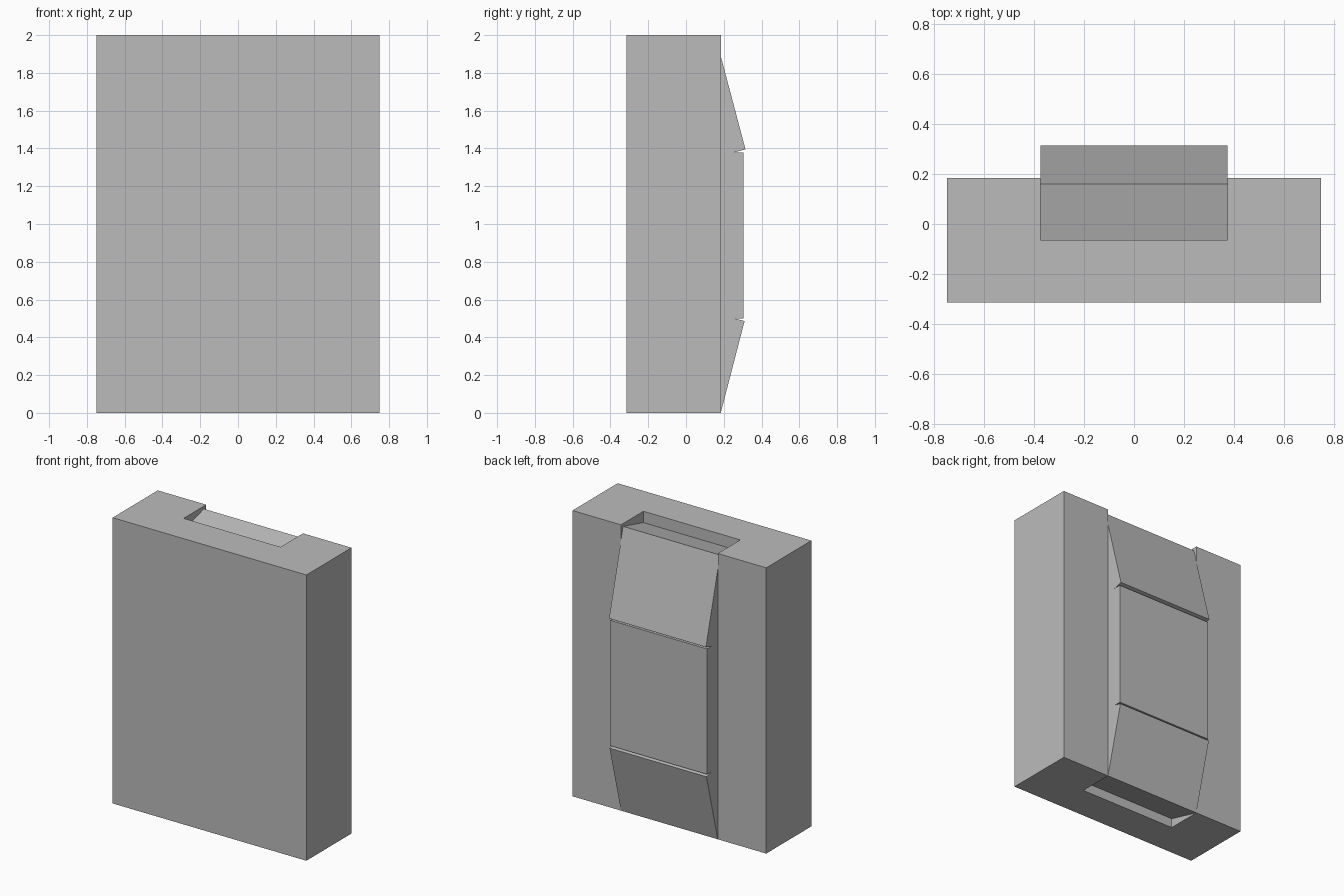
import bpy
import bmesh
from mathutils import Vector

cube = bpy.data.objects.get("Cube")
if cube:
    bpy.data.objects.remove(cube, do_unlink=True)

grey = bpy.data.materials.new("plain_grey")
grey.use_nodes = True
colour = (0.5, 0.5, 0.5, 1)
grey.diffuse_color = colour
grey.node_tree.nodes["Principled BSDF"].inputs["Base Color"].default_value = colour


def prism(name, outline, offset):
    """Extrude a flat outline of 3D points along offset."""
    bm = bmesh.new()
    face = bm.faces.new([bm.verts.new(p) for p in outline])
    extruded = bmesh.ops.extrude_face_region(bm, geom=[face])["geom"]
    bmesh.ops.translate(bm, vec=Vector(offset),
                        verts=[v for v in extruded if isinstance(v, bmesh.types.BMVert)])
    bmesh.ops.recalc_face_normals(bm, faces=bm.faces)
    mesh = bpy.data.meshes.new(name)
    bm.to_mesh(mesh)
    bm.free()
    mesh.materials.append(grey)
    obj = bpy.data.objects.new(name, mesh)
    bpy.context.collection.objects.link(obj)
    return obj


HALF = 0.75           # half width of the body
PAD = 0.375           # half width of the pads
FRONT, BACK = -0.315, 0.184
INNER = -0.065        # front wall of the channel holding the pads
SLANT = 0.264         # slope of the pads' ends

# Body: a thick slab with a channel down the back
right_half = [(-HALF, FRONT), (-HALF, BACK), (-PAD, BACK), (-PAD, INNER)]
left_half = [(-x, y) for x, y in reversed(right_half)]
prism("body", [(x, y, 0) for x, y in right_half + left_half], (0, 0, 2))


def pad(name, side):
    """Extrude a (y, z) side outline across the width of the channel."""
    prism(name, [(-PAD, y, z) for y, z in side], (2 * PAD, 0, 0))


def slanted_side(tip, end, rise):
    """Pad with ends square to its sloping back, cut off at the channel wall."""
    return [tip, end] + [(INNER, z + rise * (y - INNER)) for y, z in (end, tip)]


# Pads filling the channel: slanted above and below, upright between
pad("upper_pad", slanted_side((0.315, 1.395), (0.16, 1.98), -SLANT))
pad("middle_pad", [(INNER, 0.5), (0.304, 0.5), (0.304, 1.378), (INNER, 1.378)])
pad("lower_pad", slanted_side((0.31, 0.486), (BACK, 0), SLANT))
